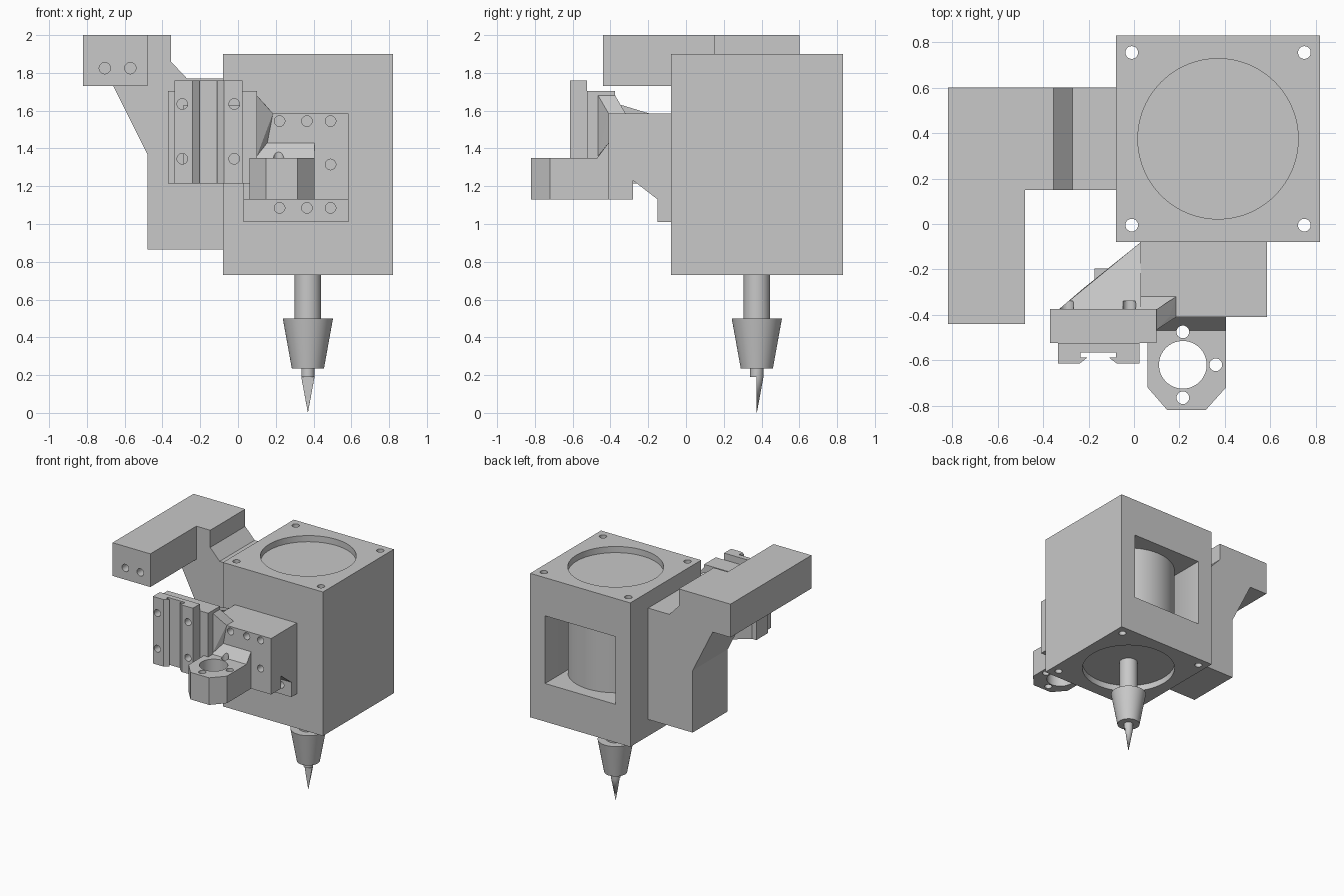
import bpy, bmesh, math
from mathutils import Vector

cube = bpy.data.objects.get("Cube")
if cube:
    bpy.data.objects.remove(cube, do_unlink=True)

GREY = (0.58, 0.58, 0.58, 1)
mat = bpy.data.materials.new("plain grey")
mat.use_nodes = True
mat.diffuse_color = GREY
mat.node_tree.nodes["Principled BSDF"].inputs["Base Color"].default_value = GREY


def finish(name, bm):
    bmesh.ops.recalc_face_normals(bm, faces=bm.faces)
    me = bpy.data.meshes.new(name)
    bm.to_mesh(me)
    bm.free()
    me.materials.append(mat)
    ob = bpy.data.objects.new(name, me)
    bpy.context.collection.objects.link(ob)
    return ob


def prism(name, pts, axis, a, b):
    """Extrude a 2D outline along an axis from a to b."""
    place = {"x": lambda p: (a, p[0], p[1]),
             "y": lambda p: (p[0], a, p[1]),
             "z": lambda p: (p[0], p[1], a)}[axis]
    bm = bmesh.new()
    face = bm.faces.new([bm.verts.new(place(p)) for p in pts])
    out = bmesh.ops.extrude_face_region(bm, geom=[face])
    step = Vector([(b - a) * (axis == c) for c in "xyz"])
    verts = [g for g in out["geom"] if isinstance(g, bmesh.types.BMVert)]
    bmesh.ops.translate(bm, verts=verts, vec=step)
    return finish(name, bm)


def box(name, x, y, z):
    return prism(name, [(x[0], y[0]), (x[1], y[0]), (x[1], y[1]), (x[0], y[1])], "z", *z)


def rod(name, centre, r, axis, a, b, n=32):
    ring = [(centre[0] + r * math.cos(2 * math.pi * i / n),
             centre[1] + r * math.sin(2 * math.pi * i / n)) for i in range(n)]
    return prism(name, ring, axis, a, b)


def hull(name, pts):
    bm = bmesh.new()
    for p in pts:
        bm.verts.new(p)
    bmesh.ops.convex_hull(bm, input=bm.verts)
    return finish(name, bm)


def lathe(name, profile, centre, n=48):
    bm = bmesh.new()
    vs = [bm.verts.new((centre[0] + r, centre[1], z)) for r, z in profile]
    edges = [bm.edges.new(e) for e in zip(vs, vs[1:])]
    bmesh.ops.spin(bm, geom=vs + edges, cent=(*centre, 0), axis=(0, 0, 1),
                   angle=2 * math.pi, steps=n)
    bmesh.ops.remove_doubles(bm, verts=bm.verts, dist=0.0005)
    return finish(name, bm)


def cut(ob, cutters):
    for c in cutters:
        c.hide_render = True
        mod = ob.modifiers.new("cut", "BOOLEAN")
        mod.operation, mod.solver, mod.object = "DIFFERENCE", "EXACT", c
    deps = bpy.context.evaluated_depsgraph_get()
    ob.data = bpy.data.meshes.new_from_object(ob.evaluated_get(deps))
    ob.modifiers.clear()
    for c in cutters:
        bpy.data.objects.remove(c, do_unlink=True)


def smooth(ob):
    bpy.ops.object.select_all(action="DESELECT")
    ob.select_set(True)
    bpy.context.view_layer.objects.active = ob
    bpy.ops.object.shade_smooth_by_angle(angle=math.radians(30))


AXIS = (0.37, 0.375)
HOLE = 0.028

# Housing with bore, rear window and corner holes
housing = box("motor_housing", (-0.08, 0.82), (-0.08, 0.83), (0.73, 1.9))
cut(housing, [rod("bore", AXIS, 0.353, "z", 0.6, 2, 96),
              box("window", (0.054, 0.686), (0.4, 1), (1.04, 1.59))]
    + [rod("corner_hole", (x, y), HOLE, "z", 0.6, 2)
       for x in (-0.01, 0.75) for y in (-0.005, 0.755)])
motor = rod("motor_body", AXIS, 0.353, "z", 0.78, 1.85, 96)

# Shaft, collet nut and half-ground engraving bit
shaft = rod("motor_shaft", AXIS, 0.07, "z", 0.49, 0.79, 48)
nut = lathe("collet_nut", [(0, 0.5), (0.133, 0.5), (0.085, 0.235), (0, 0.235)], AXIS)
bit = lathe("engraving_bit", [(0, 0.24), (0.035, 0.24), (0.035, 0.19), (0, 0)], AXIS)
cut(bit, [box("bit_flat", (0.2, 0.5), (0.2, AXIS[1] - 0.002), (-0.1, 0.19))])

# Side bracket and forward arm
side = prism("side_bracket", [(-0.48, 0.865), (-0.08, 0.865), (-0.08, 1.77), (-0.27, 1.77),
                              (-0.355, 1.86), (-0.355, 2), (-0.82, 2), (-0.82, 1.73),
                              (-0.66, 1.73), (-0.48, 1.37)], "y", 0.15, 0.6)
arm = box("bracket_arm", (-0.82, -0.48), (-0.44, 0.15), (1.73, 2))
cut(arm, [rod("arm_hole", (x, 1.825), 0.03, "y", -0.5, -0.25) for x in (-0.705, -0.57)])

# Front mount, notched underneath, with bolt holes
mount = prism("front_mount", [(-0.08, 1.585), (-0.41, 1.585), (-0.41, 1.13), (-0.28, 1.13),
                              (-0.28, 1.23), (-0.15, 1.13), (-0.15, 1.01), (-0.08, 1.01)],
              "x", 0.028, 0.585)
cut(mount, [rod("bolt_hole", p, HOLE, "y", -0.5, -0.09) for p in
            [(x, z) for x in (0.22, 0.365, 0.49) for z in (1.085, 1.545)] + [(0.49, 1.315)]])

# Tool ring and its fillet against the mount
RING = (0.215, -0.62)
ring = prism("tool_ring", [(0.06, -0.405), (0.06, -0.72), (0.147, -0.82), (0.315, -0.82),
                           (0.405, -0.72), (0.405, -0.405)], "z", 1.13, 1.35)
fillet = prism("ring_fillet", [(-0.405, 1.43), (-0.41, 1.43), (-0.47, 1.35), (-0.405, 1.35)],
               "x", 0.1, 0.405)


def ring_holes():
    return [rod("ring_hole", (RING[0] + dx, RING[1] + dy), HOLE, "z", 1.05, 1.5)
            for dx, dy in ((0, 0.145), (0.145, 0), (0, -0.145))]


cut(ring, ring_holes() + [rod("ring_bore", RING, 0.105, "z", 1.05, 1.5, 64)])
cut(fillet, ring_holes()[:1])
for ob in [o for o in bpy.data.objects if o.name.startswith("ring_hole")]:
    bpy.data.objects.remove(ob, do_unlink=True)

# Carriage plate and dovetail rail with shared bolt holes
plate = box("carriage_plate", (-0.37, 0.1), (-0.525, -0.375), (1.215, 1.705))
rail = prism("dovetail_rail", [(-0.335, -0.525), (0.025, -0.525), (0.025, -0.615),
                               (-0.075, -0.615), (-0.11, -0.588), (-0.08, -0.588),
                               (-0.08, -0.565), (-0.235, -0.565), (-0.235, -0.588),
                               (-0.205, -0.588), (-0.24, -0.615), (-0.335, -0.615)],
             "z", 1.215, 1.76)

# Gusset behind the plate with a sloping upper edge
gusset = hull("plate_gusset", [(0.03, -0.08, 1.215), (0.03, -0.375, 1.215), (-0.33, -0.375, 1.215),
                               (0.03, -0.08, 1.55), (0.03, -0.285, 1.55), (-0.225, -0.285, 1.55),
                               (0.03, -0.375, 1.64), (-0.33, -0.375, 1.64)])
for part in (plate, rail, gusset):
    cut(part, [rod("rail_hole", (x, z), HOLE, "y", -0.7, -0.34)
               for x in (-0.295, -0.02) for z in (1.345, 1.635)])
tab = box("gusset_tab", (-0.175, -0.08), (-0.26, -0.195), (1.215, 1.3))

# Corner wedge joining plate and mount
hull("corner_wedge", [(0.1, -0.465, 1.68), (0.155, -0.41, 1.62), (0.155, -0.41, 1.43),
                      (0.1, -0.465, 1.36), (0.1, -0.375, 1.68), (0.185, -0.41, 1.585),
                      (0.185, -0.32, 1.585), (0.1, -0.375, 1.36)])
hull("mount_top_slope", [(0.028, -0.32, 1.585), (0.185, -0.32, 1.585), (0.028, -0.375, 1.64),
                         (0.1, -0.375, 1.64), (0.028, -0.375, 1.585), (0.1, -0.375, 1.585)])

for ob in (housing, motor, shaft, nut, bit, arm, mount, ring, fillet, plate, rail):
    smooth(ob)
